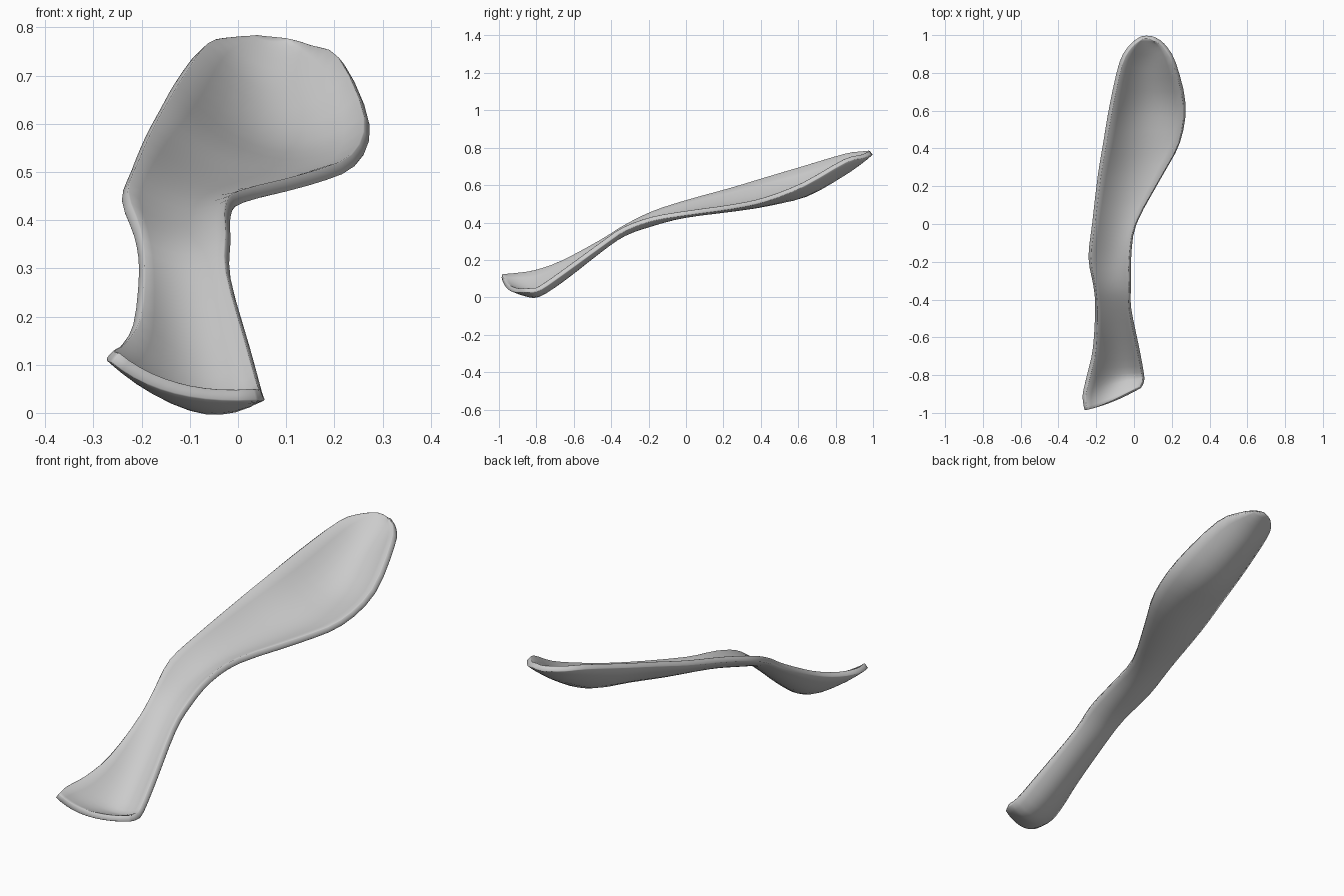
import bpy, bmesh, math
from mathutils import Vector

if "Cube" in bpy.data.objects:
    bpy.data.objects.remove(bpy.data.objects["Cube"])

# Stations along the blade: left rim, trough centre, right rim
STATIONS = [
    ((-.255, -.985, .115), (-.13, -.945, .052), (.035, -.865, .038)),
    ((-.265, -.91, .122), (-.11, -.87, .026), (.05, -.83, .038)),
    ((-.24, -.80, .14), (-.09, -.79, .022), (.045, -.78, .05)),
    ((-.21, -.66, .19), (-.09, -.66, .10), (.02, -.65, .14)),
    ((-.20, -.45, .30), (-.105, -.45, .26), (-.02, -.45, .285)),
    ((-.21, -.33, .375), (-.115, -.33, .34), (-.02, -.33, .365)),
    ((-.235, -.18, .45), (-.12, -.18, .395), (-.02, -.18, .42)),
    ((-.215, 0, .51), (-.10, 0, .445), (.01, 0, .45)),
    ((-.185, .25, .58), (-.03, .25, .482), (.145, .25, .485)),
    ((-.155, .43, .635), (.03, .43, .51), (.24, .43, .525)),
    ((-.12, .63, .695), (.065, .64, .555), (.268, .63, .605)),
    ((-.07, .85, .76), (.07, .83, .655), (.215, .85, .73)),
    ((-.02, .94, .772), (.07, .93, .725), (.155, .95, .755)),
    ((.035, .985, .775), (.07, .99, .772), (.105, .98, .772)),
]
ALONG, ACROSS = 3, 10


def catmull(a, b, c, d, t):
    return .5 * (2*b + (c - a)*t + (2*a - 5*b + 4*c - d)*t*t + (3*b - a - 3*c + d)*t**3)


def row(rails, i, t):
    """Cross-section at fraction t between stations i and i + 1."""
    n = len(rails) - 1
    ids = [min(max(k, 0), n) for k in (i - 1, i, i + 1, i + 2)]
    l, m, r = [catmull(*(rails[k][s] for k in ids), t) for s in range(3)]
    pts = []
    for j in range(ACROSS + 1):
        u = j / ACROSS
        pts.append(l*(1 - u)*(1 - 2*u) + m*4*u*(1 - u) + r*u*(2*u - 1))
    return pts


# Curved trough surface
rails = [[Vector(p) for p in s] for s in STATIONS]
bm = bmesh.new()
rows = []
for i in range(len(rails) - 1):
    for k in range(ALONG):
        rows.append([bm.verts.new(p) for p in row(rails, i, k / ALONG)])
rows.append([bm.verts.new(p) for p in row(rails, len(rails) - 2, 1)])
for a, b in zip(rows, rows[1:]):
    for j in range(ACROSS):
        bm.faces.new((a[j], a[j + 1], b[j + 1], b[j]))
mesh = bpy.data.meshes.new("curved_blade")
bm.to_mesh(mesh)
bm.free()
blade = bpy.data.objects.new("curved_blade", mesh)
bpy.context.collection.objects.link(blade)

# Plain grey finish
grey = bpy.data.materials.new("light_grey")
grey.diffuse_color = (.6, .6, .6, 1)
grey.use_nodes = True
grey.node_tree.nodes["Principled BSDF"].inputs["Base Color"].default_value = grey.diffuse_color
mesh.materials.append(grey)

# Wall thickness with a softened rim
wall = blade.modifiers.new("wall", 'SOLIDIFY')
wall.thickness = .026
wall.offset = 0
rim = blade.modifiers.new("rim", 'BEVEL')
rim.width = .006
rim.segments = 1
rim.limit_method = 'ANGLE'
rim.angle_limit = math.radians(50)

bpy.context.view_layer.objects.active = blade
blade.select_set(True)
bpy.ops.object.shade_smooth_by_angle(angle=math.radians(30))
